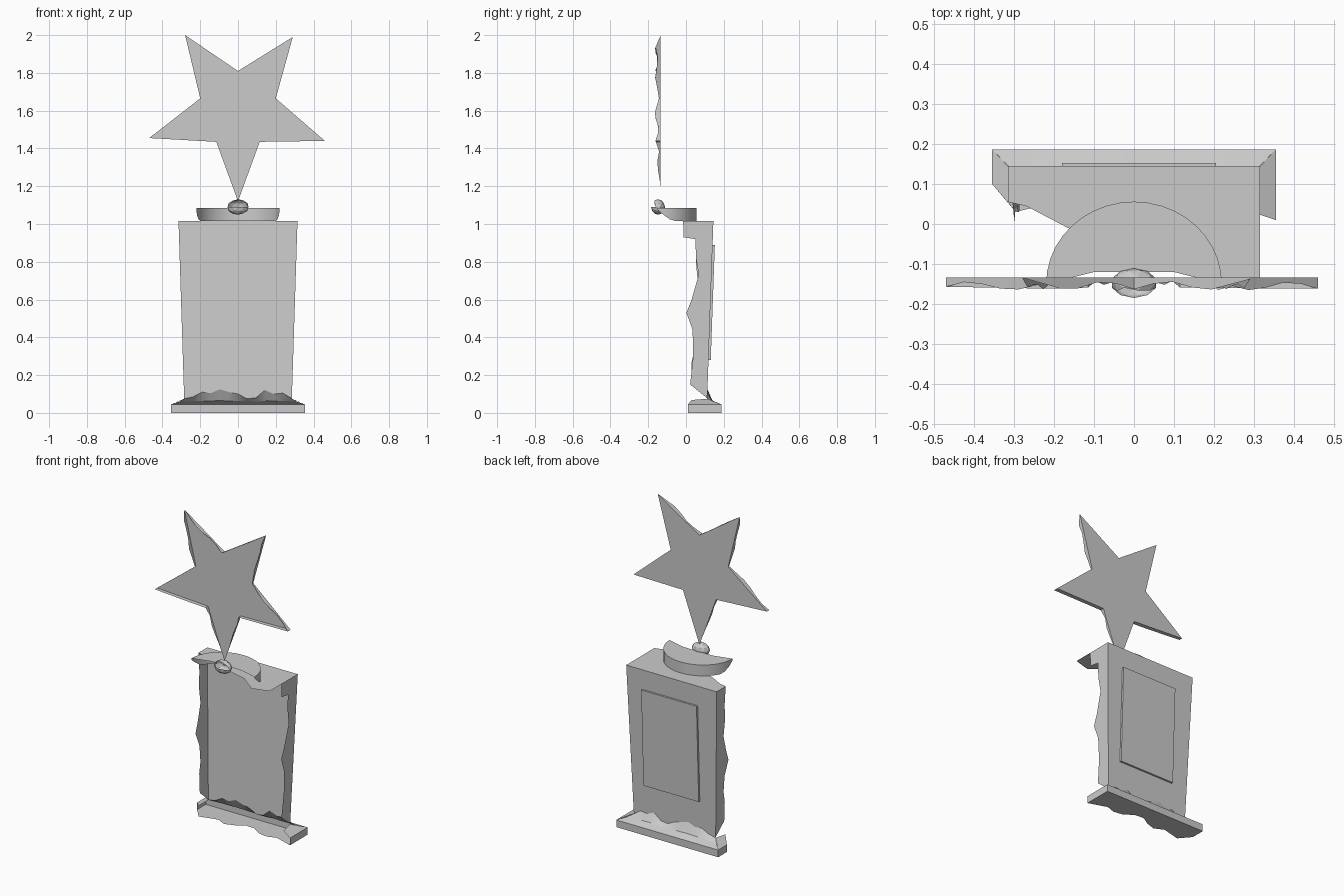
import bpy, bmesh, math
from mathutils import Vector

if "Cube" in bpy.data.objects:
    bpy.data.objects.remove(bpy.data.objects["Cube"])

grey = bpy.data.materials.new("plain_grey")
grey.diffuse_color = (0.6, 0.6, 0.6, 1)
grey.use_nodes = True
grey.node_tree.nodes["Principled BSDF"].inputs["Base Color"].default_value = grey.diffuse_color


def build(name, verts, faces, smooth=None):
    me = bpy.data.meshes.new(name)
    me.from_pydata(verts, [], faces)
    me.materials.append(grey)
    ob = bpy.data.objects.new(name, me)
    bpy.context.collection.objects.link(ob)
    if smooth:
        for p in me.polygons:
            p.use_smooth = True
        me.set_sharp_from_angle(angle=math.radians(smooth))
    return ob


def strip(name, a, b, smooth=None):
    """Sheet of quads between two matching rows of points."""
    n = len(a)
    faces = [(i, i + 1, n + i + 1, n + i) for i in range(n - 1)]
    return build(name, a + b, faces, smooth)


def lerp(table, t):
    for (t0, v0), (t1, v1) in zip(table, table[1:]):
        if t <= t1:
            return v0 + (v1 - v0) * max(0, (t - t0) / (t1 - t0))
    return table[-1][1]


# Star sheet
star = [(0, 1.12), (.115, 1.435), (.46, 1.44), (.2, 1.665), (.29, 1.99),
        (0, 1.81), (-.28, 2.0), (-.2, 1.665), (-.47, 1.455), (-.115, 1.435)]
SY = -.134
pts = [(x, SY, z) for x, z in star]
inner = tuple(range(1, 10, 2))
tips = [(i - 1, i, (i - 2) % 10) if i > 1 else (0, 1, 9) for i in inner]
build("star_face", pts, [inner] + tips)

# Ragged rim around the star
depth = [(1.12, 0), (1.2, 0), (1.32, .02), (1.4, .005), (1.44, .028), (1.5, .008),
         (1.58, .034), (1.67, .008), (1.8, .034), (1.86, .006), (1.92, .034), (2.0, 0)]
back, front = [], []
for i in range(10):
    p, q = Vector(pts[i]), Vector(pts[(i + 1) % 10])
    for k in range(6):
        v = p.lerp(q, k / 6)
        back.append(v)
        front.append(v - Vector((0, lerp(depth, v.z), 0)))
strip("star_rim", back + back[:1], front + front[:1])

# Hollow knob under the star, open at the front
bm = bmesh.new()
bmesh.ops.create_icosphere(bm, subdivisions=2, radius=1)
bmesh.ops.delete(bm, geom=[f for f in bm.faces
                           if f.calc_center_median().y < -.5 and f.calc_center_median().z > .1],
                 context='FACES')
for v in bm.verts:
    v.co = (v.co.x * .058, -.148 + v.co.y * .037, 1.09 + v.co.z * .041)
me = bpy.data.meshes.new("knob")
bm.to_mesh(me)
bm.free()
me.materials.append(grey)
bpy.context.collection.objects.link(bpy.data.objects.new("knob", me))

# Half-round step: top sheet and curved wall with broken ends
arc = [(.22 * math.cos(math.pi * i / 20), -.15 + .206 * math.sin(math.pi * i / 20))
       for i in range(21)]
build("step_top", [(x, y, 1.085) for x, y in arc] + [(-.1, -.12, 1.085), (.1, -.12, 1.085)],
      [tuple(range(23))])
wall_low = [(-.17, 1.085), (-.14, 1.07), (-.1, 1.03), (-.06, 1.016), (.06, 1.016)]
strip("step_wall", [(x, y, 1.085) for x, y in arc],
      [(x, y, lerp(wall_low, y)) for x, y in arc], 40)


# Column: tapered back sheet, broken top and side walls
def col_x(z):
    return .285 + .03 * (z - .08) / .935


def col_y(z):
    return .112 + .033 * (z - .08) / .935


build("column_top", [(-.315, .145, 1.015), (.315, .145, 1.015), (.315, -.135, 1.015),
                     (.21, -.165, 1.015), (.1, -.08, 1.015), (-.165, -.01, 1.015),
                     (-.27, .045, 1.015), (-.315, .055, 1.015)], [tuple(range(8))])

right_edge = [(1.015, -.015), (.93, -.013), (.92, .05), (.82, .053), (.73, .067), (.6, .03),
              (.53, .002), (.44, .035), (.3, .038), (.15, .022), (.08, .11)]
left_edge = [(1.015, .055), (.9, .06), (.8, .052), (.7, .062), (.6, .032),
             (.53, .005), (.44, .04), (.34, .045), (.27, .03), (.15, .03), (.08, .11)]
for name, s, edge in (("column_right", 1, right_edge), ("column_left", -1, left_edge)):
    strip(name, [(s * col_x(z), col_y(z), z) for z, y in edge],
          [(s * col_x(z), y, z) for z, y in edge])

# Column back with a wavy lower edge flowing into the skirt
N = 12
wave = [.075, .085, .11, .105, .125, .11, .1, .075, .08, .12, .1, .105, .075]
us = [-1 + 2 * i / N for i in range(N + 1)]
seam = [(u * .285, col_y(w), w) for u, w in zip(us, wave)]
strip("column_back", [(u * .315, .145, 1.015) for u in us], seam)

# Raised plaque on the back
x0, x1, z0, z1 = -.18, .205, .28, .89
rect = [(x0, z0), (x1, z0), (x1, z1), (x0, z1)]
outer = [(x, col_y(z) + .012, z) for x, z in rect]
base = [(x, col_y(z), z) for x, z in rect]
build("plaque", outer + base,
      [(0, 1, 2, 3)] + [(i, (i + 1) % 4, 4 + (i + 1) % 4, 4 + i) for i in range(4)])

# Base skirt, curving out from the column to the back edge
mid = [(u * .31, .14, .06 + .1 * (w - .075)) for u, w in zip(us, wave)]
lip = [(u * .355, .187, .045) for u in us]
strip("skirt_upper", seam, mid, 60)
strip("skirt_lower", mid, lip, 60)
strip("base_back", lip, [(u * .355, .187, 0) for u in us])

# Base ends
for name, s, yo, yi in (("base_end_right", 1, .01, .03), ("base_end_left", -1, .1, .03)):
    a, b = (s * .355, .187, .045), (s * .355, yo, .045)
    c, d = (s * .295, yi, .068), (s * .285, .112, .075)
    build(name, [a, b, c, d, (s * .355, .187, 0), (s * .355, yo, 0)],
          [(0, 1, 5, 4), (0, 1, 2, 3)])

# Underside with a ragged front edge
rag = [.1, .03, .045, .06, .03, .05, .085, .08, .04, .03, .05, .03, .01]
strip("underside", [(u * .355, .187, 0) for u in us],
      [(u * .355, y, 0) for u, y in zip(us, rag)])
